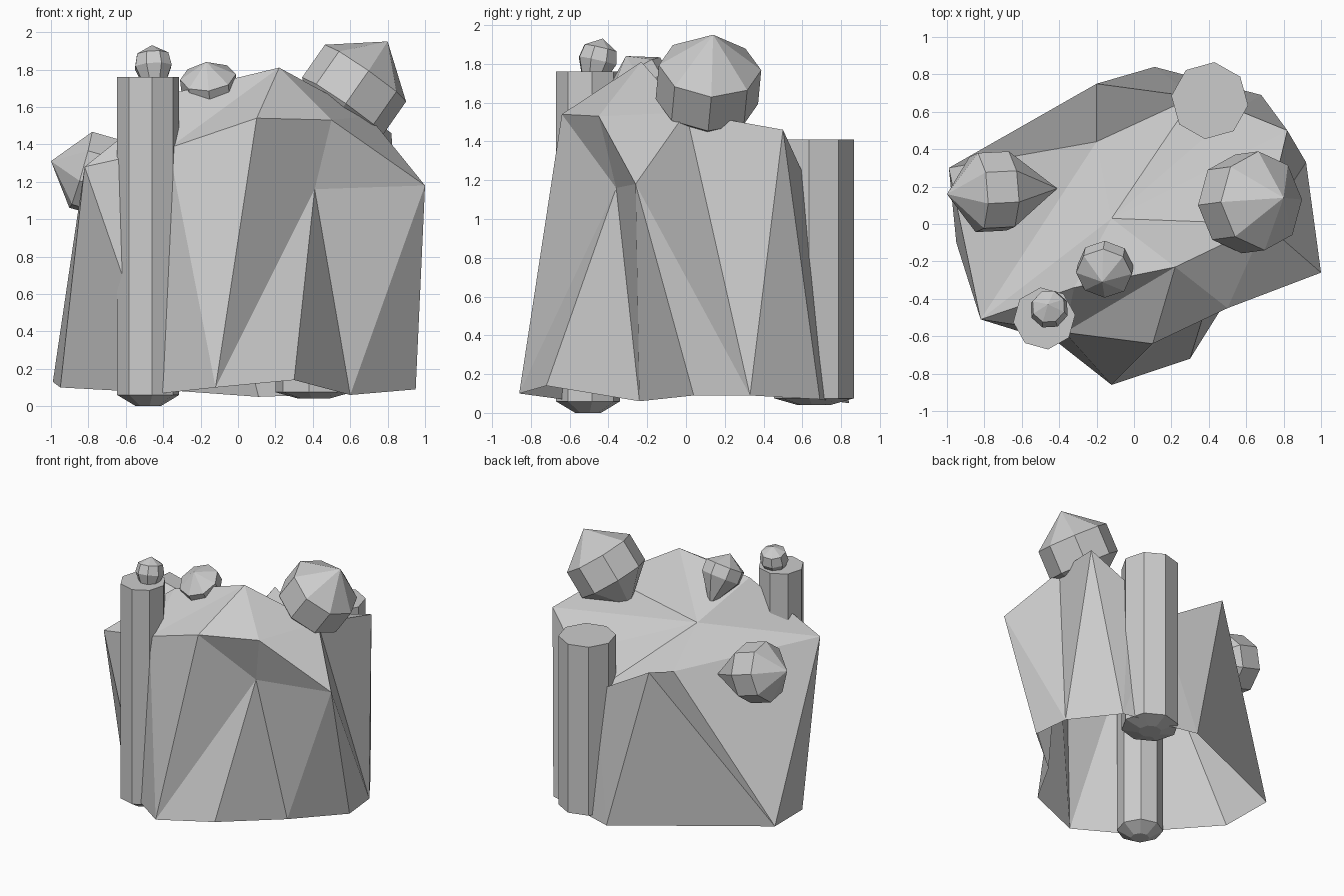
import bpy, bmesh, math
from mathutils import Vector

if "Cube" in bpy.data.objects:
    bpy.data.objects.remove(bpy.data.objects["Cube"])


def finish(name, bm):
    bmesh.ops.recalc_face_normals(bm, faces=bm.faces[:])
    me = bpy.data.meshes.new(name)
    bm.to_mesh(me)
    bm.free()
    ob = bpy.data.objects.new(name, me)
    bpy.context.collection.objects.link(ob)
    return ob


def bridge(bm, loops):
    n = len(loops[0])
    for a, b in zip(loops, loops[1:]):
        for i in range(n):
            j = (i + 1) % n
            bm.faces.new((a[i], a[j], b[j], b[i]))


def crystal(name, low, high, rings, phase):
    """Octagonal double-pointed solid; rings = (fraction along axis, radius)."""
    low, high = Vector(low), Vector(high)
    axis = high - low
    q = axis.to_track_quat('Z', 'Y')
    bm = bmesh.new()
    angles = [phase + math.tau * i / 8 for i in range(8)]
    loops = [[bm.verts.new(low + axis * f + q @ Vector((r * math.cos(a), r * math.sin(a), 0)))
              for a in angles] for f, r in rings]
    bridge(bm, loops)
    for p, loop in ((low, loops[0]), (high, loops[-1])):
        tip = bm.verts.new(p)
        for i in range(8):
            bm.faces.new((loop[i], loop[(i + 1) % 8], tip))
    return finish(name, bm)


def post(name, x, y, r, z0, z1, phase, foot):
    """Upright octagonal post with a flat top and a tapered foot."""
    bm = bmesh.new()
    angles = [phase + math.tau * i / 8 for i in range(8)]
    loops = [[bm.verts.new((x + rr * math.cos(a), y + rr * math.sin(a), z)) for a in angles]
             for z, rr in ((z0 - foot, r * .4), (z0, r), (z1, r))]
    bridge(bm, loops)
    bm.faces.new(loops[-1])
    bm.faces.new(loops[0][::-1])
    return finish(name, bm)


# Rock: jagged rim stitched to an open base
rim = dict(A=(1.0, -.26, 1.18), L=(.70, 0, 1.55), B=(.82, .50, 1.46), C=(.55, .61, 1.22),
           X=(.32, .68, 1.0), D=(-.20, .75, 1.31), E=(-.20, .44, 1.20), G=(-.82, -.51, 1.28),
           H=(-.37, -.58, 1.38), I=(.10, -.64, 1.54), K=(.41, -.36, 1.16),
           J=(.50, -.45, 1.53), M=(.22, -.23, 1.81), N=(-.32, -.34, 1.68), O=(-.12, .03, 1.41))
base = [(.60, -.24, .06), (.95, .04, .09), (.92, .33, .09), (.68, .69, .07), (.11, .84, .05),
        (-.99, .30, .13), (-.95, -.10, .10), (-.40, -.64, .07), (-.12, -.86, .10), (.30, -.72, .14)]
bm = bmesh.new()
V = {k: bm.verts.new(p) for k, p in rim.items()}
W = [bm.verts.new(p) for p in base]
order = "ALBCXDEGHIK"
t = b = 0
for step in "bbTTbTTbTbTTbbTbTTbbT":      # advance along base or rim
    top, bot = V[order[t % 11]], W[b % 10]
    if step == "b":
        b += 1
        bm.faces.new((top, bot, W[b % 10]))
    else:
        t += 1
        bm.faces.new((top, bot, V[order[t % 11]]))
# Rock: sloping cap
for tri in "IKJ KAJ IJM JLM JAL HMN HIM GHN OML OLB OBC OCX OXE OEG OGN ONM XDE".split():
    bm.faces.new([V[c] for c in tri])
finish("rock_body", bm)

# Octagonal posts
post("front_post", -.48, -.505, .167, .06, 1.76, math.radians(7), .06)
post("back_post", .405, .66, .207, .075, 1.41, math.radians(38), .035)

# Double-pointed crystals
crystal("large_crystal", (.43, .09, 1.42), (.80, .14, 1.95), [(.35, .265), (.68, .265)], .7)
crystal("side_crystal", (-.41, .19, 1.14), (-1.0, .16, 1.31), [(.45, .22), (.73, .22)], .5)
crystal("middle_crystal", (-.13, -.11, 1.49), (-.17, -.31, 1.84), [(.55, .15), (.77, .15)], .2)
crystal("small_crystal", (-.44, -.51, 1.58), (-.46, -.43, 1.93), [(.67, .105), (.86, .09)], .2)
